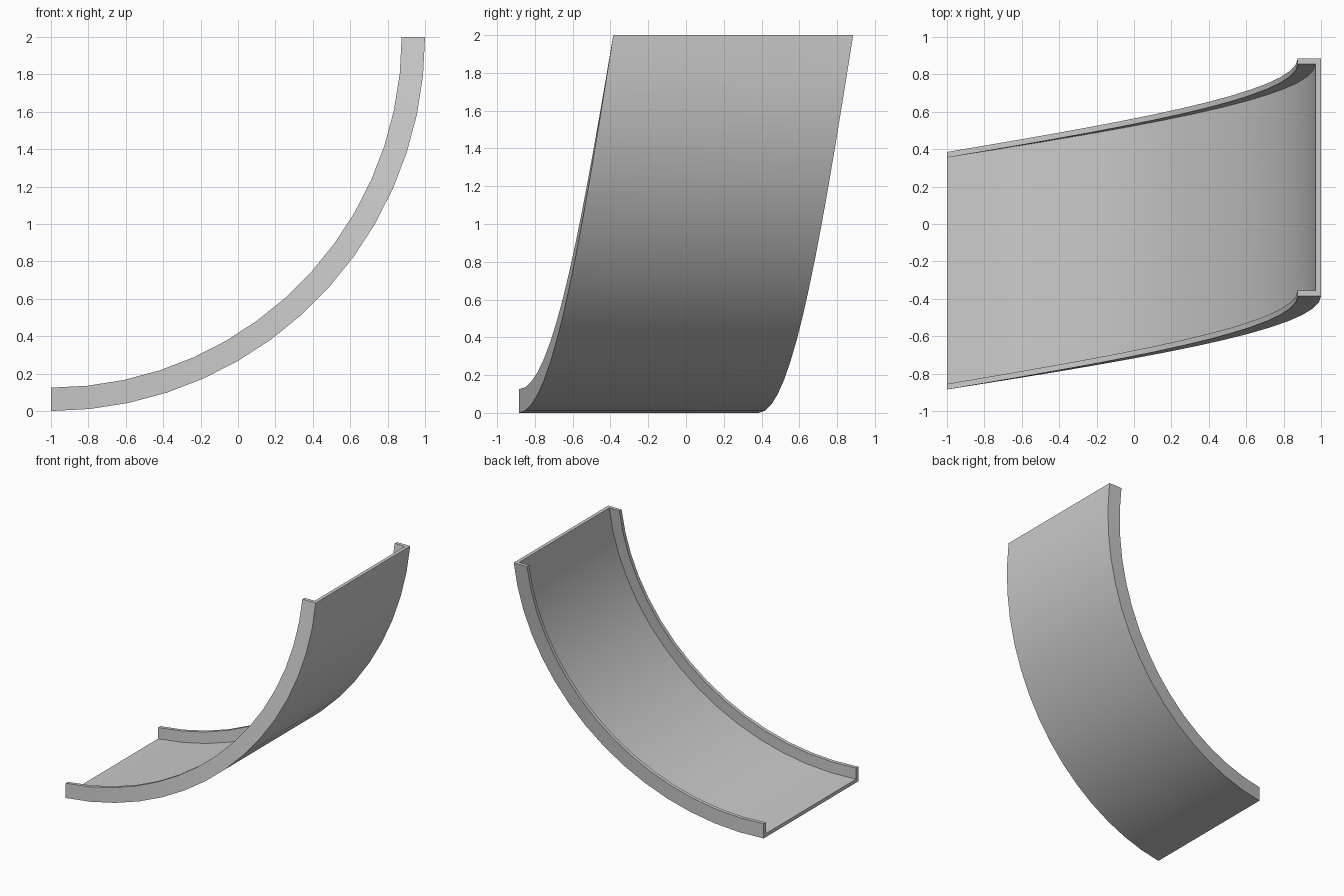
import bpy, bmesh
from math import sin, cos, radians

if "Cube" in bpy.data.objects:
    bpy.data.objects.remove(bpy.data.objects["Cube"])

STEPS = 15            # segments along the quarter turn
R = 2.0               # outer radius, turning about x=-1, z=2
H, T = 0.125, 0.03    # lip height, sheet thickness
W = 0.635             # half width
SHIFT = 0.5           # sideways drift from bottom to top

# U-shaped channel section: (across, height above underside)
section = [(-W, 0), (W, 0), (W, H), (W - T, H),
           (W - T, T), (-W + T, T), (-W + T, H), (-W, H)]

# Sweep the channel along the arc while it drifts in y
bm = bmesh.new()
rings = []
for i in range(STEPS + 1):
    t = i / STEPS
    a = radians(90 * t)
    rings.append([bm.verts.new((-1 + (R - h) * sin(a),
                                y + SHIFT * (t - 0.5),
                                2 - (R - h) * cos(a))) for y, h in section])

n = len(section)
for lower, upper in zip(rings, rings[1:]):
    for k in range(n):
        j = (k + 1) % n
        bm.faces.new((lower[k], lower[j], upper[j], upper[k]))

# End caps
for ring in (rings[0], rings[-1]):
    for quad in ((0, 1, 4, 5), (1, 2, 3, 4), (0, 5, 6, 7)):
        bm.faces.new([ring[q] for q in quad])
bmesh.ops.recalc_face_normals(bm, faces=bm.faces)

mesh = bpy.data.meshes.new("curved_channel")
bm.to_mesh(mesh)
bm.free()
obj = bpy.data.objects.new("curved_channel", mesh)
bpy.context.collection.objects.link(obj)

# Smooth along the sweep, sharp at the channel edges
bpy.context.view_layer.objects.active = obj
obj.select_set(True)
bpy.ops.object.shade_smooth_by_angle(angle=radians(30))
